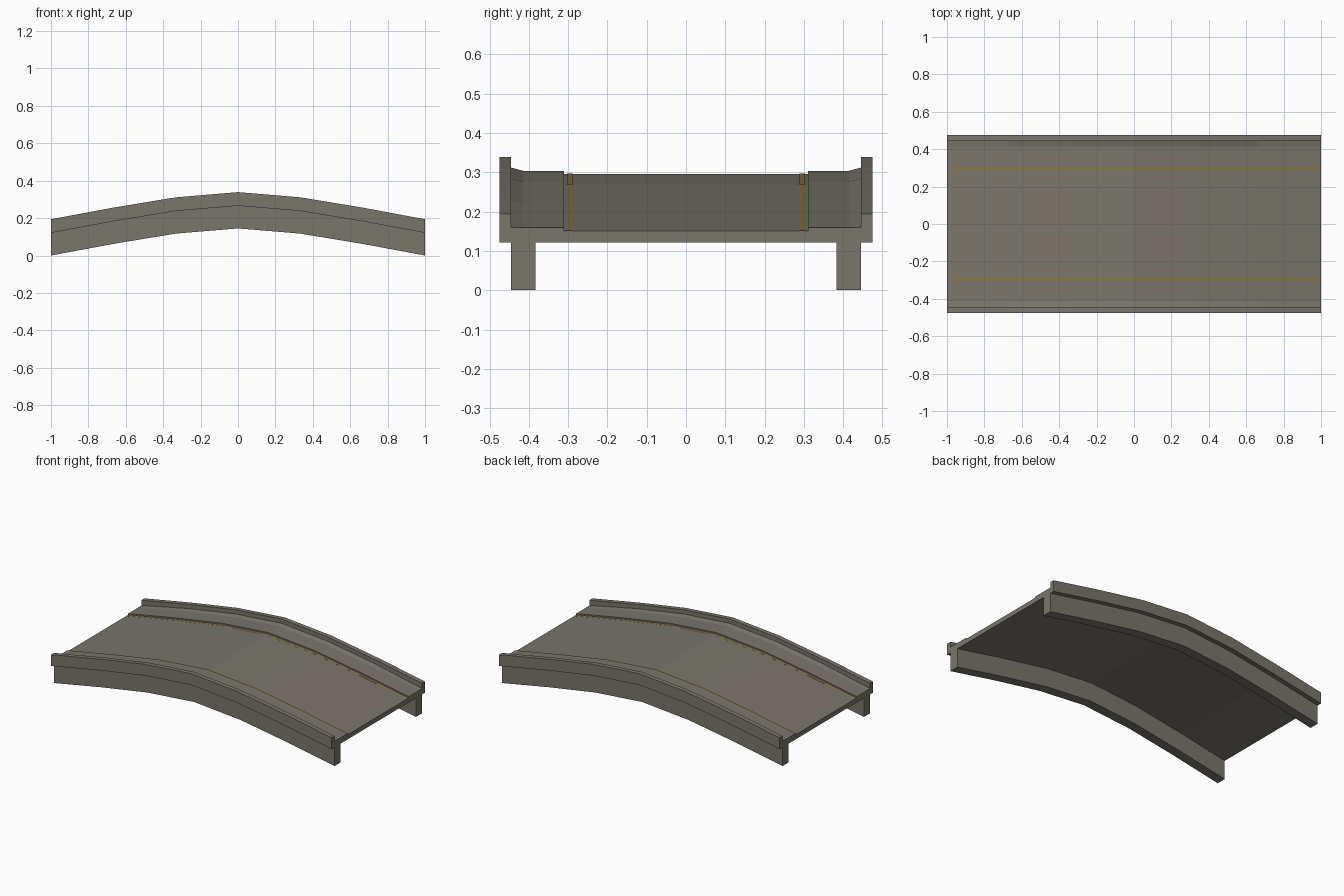
import bpy, bmesh

if "Cube" in bpy.data.objects:
    bpy.data.objects.remove(bpy.data.objects["Cube"])

# Arch stations: (x, rise above the bridge ends)
HALF = [(0.0, 0.145), (0.333, 0.117), (0.667, 0.062), (1.0, 0.0)]
ARCH = [(-x, h) for x, h in reversed(HALF[1:])] + HALF


def material(name, rgb):
    m = bpy.data.materials.new(name)
    m.diffuse_color = (*rgb, 1.0)
    m.use_nodes = True
    m.node_tree.nodes["Principled BSDF"].inputs["Base Color"].default_value = m.diffuse_color
    return m


stone = material("warm grey stone", (0.195, 0.18, 0.15))
paint = material("ochre paint", (0.27, 0.18, 0.05))


def sweep(name, profile, mat, side=1, end_profile=None):
    """Sweep a closed (y, z) profile along the arch; side=-1 mirrors it."""
    bm = bmesh.new()
    rings = []
    for i, (x, h) in enumerate(ARCH):
        at_end = i in (0, len(ARCH) - 1)
        pts = end_profile if end_profile and at_end else profile
        rings.append([bm.verts.new((x, side * y, z + h)) for y, z in pts])
    n = len(profile)
    for a, b in zip(rings, rings[1:]):
        for k in range(n):
            j = (k + 1) % n
            bm.faces.new((a[k], a[j], b[j], b[k]))
    bm.faces.new(rings[0])
    bm.faces.new(rings[-1])
    bmesh.ops.recalc_face_normals(bm, faces=bm.faces)
    me = bpy.data.meshes.new(name)
    bm.to_mesh(me)
    bm.free()
    me.materials.append(mat)
    ob = bpy.data.objects.new(name, me)
    bpy.context.collection.objects.link(ob)
    return ob


def box(y0, y1, z0, z1):
    return [(y0, z0), (y1, z0), (y1, z1), (y0, z1)]


# Road slab between the walkways
sweep("road_deck", box(-0.31, 0.31, 0.121, 0.151), stone)

for side, label in ((1, "back"), (-1, "front")):
    # Raised walkway, with a small fillet against the parapet that fades at the ends
    sweep(label + "_walkway",
          [(0.31, 0.121), (0.445, 0.121), (0.445, 0.167), (0.415, 0.159), (0.31, 0.159)],
          stone, side,
          [(0.31, 0.121), (0.445, 0.121), (0.445, 0.16), (0.415, 0.159), (0.31, 0.159)])
    # Parapet rail along the outer edge
    sweep(label + "_parapet", box(0.445, 0.475, 0.121, 0.194), stone, side)
    # Supporting girder under the walkway
    sweep(label + "_girder", box(0.383, 0.445, 0.0, 0.121), stone, side)
    # Thin painted line beside the curb
    sweep(label + "_edge_line", box(0.289, 0.303, 0.150, 0.1515), paint, side)
